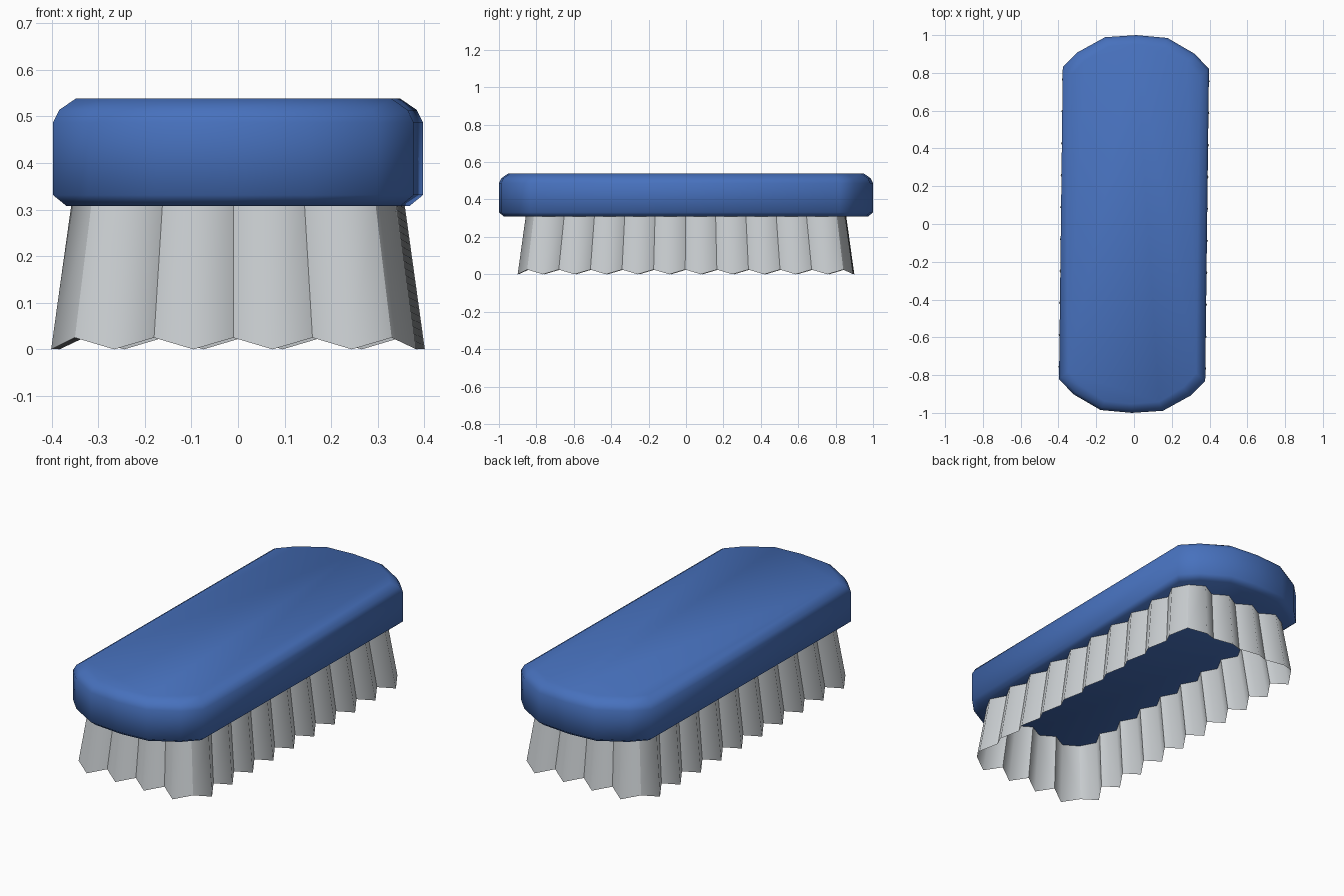
import bpy, bmesh
from mathutils import Matrix

if "Cube" in bpy.data.objects:
    bpy.data.objects.remove(bpy.data.objects["Cube"])

TURN = Matrix.Rotation(-0.012, 4, 'Z')  # whole brush sits very slightly turned


def material(name, rgb):
    m = bpy.data.materials.new(name)
    m.diffuse_color = (*rgb, 1)
    m.use_nodes = True
    m.node_tree.nodes["Principled BSDF"].inputs["Base Color"].default_value = m.diffuse_color
    return m


def loft(name, rings, mat, caps):
    """Join closed rings of points into a wall, optionally capped."""
    bm = bmesh.new()
    loops = [[bm.verts.new(TURN @ Matrix.Translation(p).translation) for p in r] for r in rings]
    n = len(loops[0])
    for a, b in zip(loops, loops[1:]):
        for i in range(n):
            j = (i + 1) % n
            bm.faces.new((a[i], a[j], b[j], b[i]))
    if caps:
        bm.faces.new(loops[0][::-1])
        bm.faces.new(loops[-1])
    for f in bm.faces:
        f.smooth = True
    if not caps:
        # crisp creases at the inner folds, soft outer ridges
        for i in range(0, n, 2):
            bm.edges.get((loops[0][i], loops[1][i])).smooth = False
    me = bpy.data.meshes.new(name)
    bm.to_mesh(me)
    bm.free()
    me.materials.append(mat)
    ob = bpy.data.objects.new(name, me)
    bpy.context.collection.objects.link(ob)
    return ob


blue = material("blue plastic", (0.063, 0.165, 0.51))
grey = material("light grey bristle", (0.60, 0.63, 0.65))

# Handle block: rounded-end outline lofted through an edge-rounding profile
end = [(0.387, 0.826), (0.31, 0.905), (0.165, 0.987), (0, 1.0),
       (-0.165, 0.987), (-0.31, 0.905), (-0.387, 0.826)]
outline = end + [(-x, -y) for x, y in end]
profile = [(0.028, 0.308), (0, 0.331), (0, 0.487), (0.013, 0.514), (0.048, 0.538)]
rings = [[(x * (0.387 - d) / 0.387, y * (1 - d), z) for x, y in outline]
         for d, z in profile]
block = loft("handle_block", rings, blue, True)
bpy.context.view_layer.objects.active = block
block.select_set(True)
bpy.ops.object.shade_smooth_by_angle(angle=1.0)


# Bristle skirt: pleated wall, 4 pleats on each end and 10 on each side
def pleats(hx, hy, depth, z_valley, z_ridge):
    corners = [(hx, -hy), (hx, hy), (-hx, hy), (-hx, -hy)]
    normals = [(1, 0), (0, 1), (-1, 0), (0, -1)]
    pts = []
    for k, count in enumerate((10, 4, 10, 4)):
        (ax, ay), (bx, by) = corners[k], corners[(k + 1) % 4]
        nx, ny = normals[k]
        for i in range(2 * count):
            t = i / (2 * count)
            d, z = (depth, z_ridge) if i % 2 else (0, z_valley)
            pts.append((ax + (bx - ax) * t + nx * d,
                        ay + (by - ay) * t + ny * d, z))
    return pts


loft("bristle_skirt",
     [pleats(0.34, 0.845, 0.052, 0.025, 0.0),
      pleats(0.305, 0.81, 0.044, 0.311, 0.311)], grey, False)
